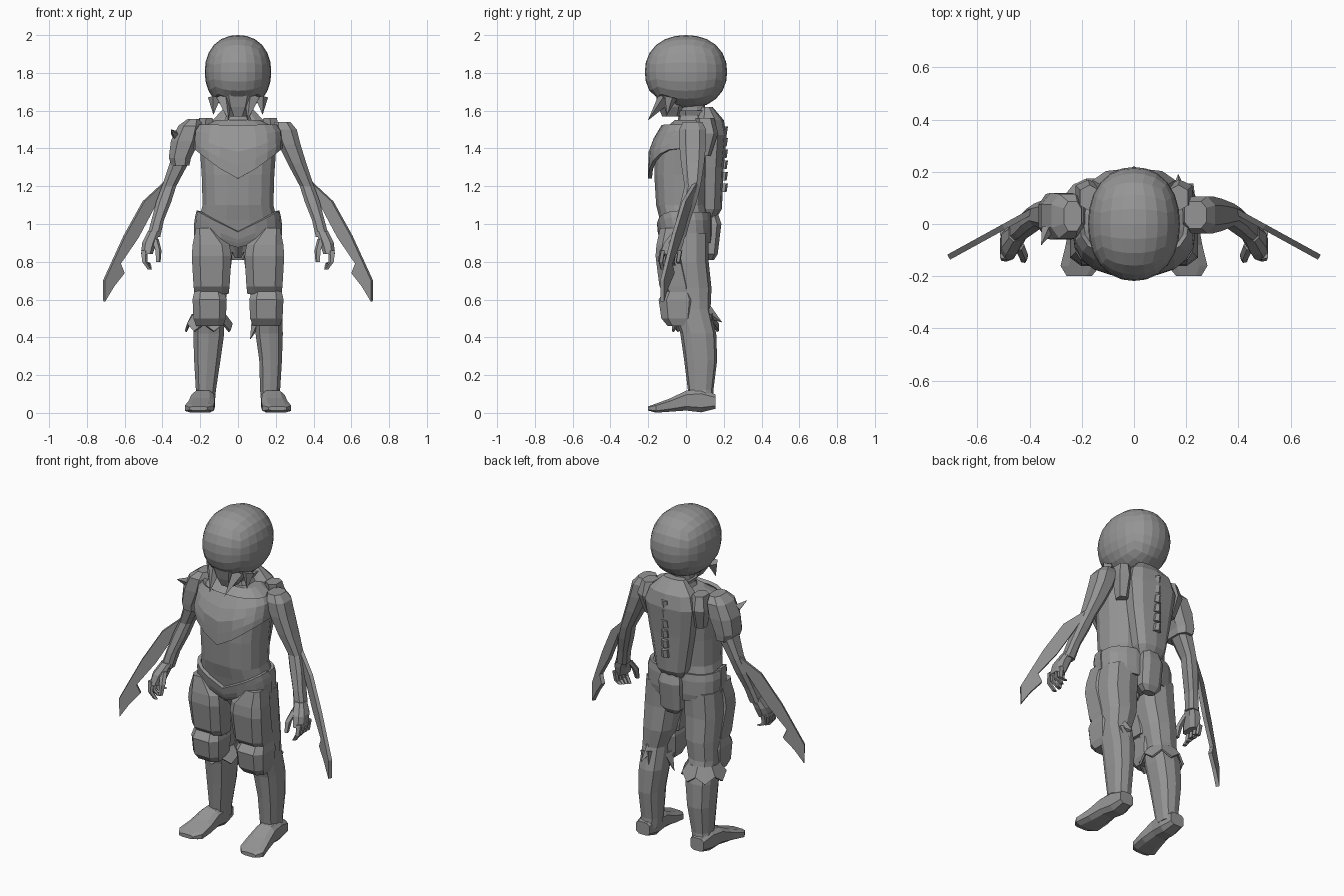
import bpy, bmesh, math
from mathutils import Vector

old = bpy.data.objects.get("Cube")
if old:
    bpy.data.objects.remove(old, do_unlink=True)

grey = bpy.data.materials.new("plain_grey")
grey.use_nodes = True
grey.diffuse_color = (.3, .3, .3, 1)
grey.node_tree.nodes["Principled BSDF"].inputs["Base Color"].default_value = grey.diffuse_color


def finish(name, bm, thickness=0):
    """Turn a bmesh into a flat shaded object, optionally thickened."""
    bmesh.ops.recalc_face_normals(bm, faces=bm.faces)
    mesh = bpy.data.meshes.new(name)
    bm.to_mesh(mesh)
    bm.free()
    mesh.materials.append(grey)
    obj = bpy.data.objects.new(name, mesh)
    bpy.context.collection.objects.link(obj)
    if thickness:
        solid = obj.modifiers.new("thickness", 'SOLIDIFY')
        solid.thickness = thickness
        solid.offset = 0
    return obj


def oval(angle, boxy):
    """Unit superellipse point; a smaller boxy value is squarer."""
    c, s = math.cos(angle), math.sin(angle)
    return (math.copysign(abs(c) ** boxy, c), math.copysign(abs(s) ** boxy, s))


def skin(bm, rings, closed=True):
    """Join neighbouring vertex rings with quads."""
    for low, high in zip(rings, rings[1:]):
        count = len(low)
        for i in range(count if closed else count - 1):
            j = (i + 1) % count
            bm.faces.new((low[i], low[j], high[j], high[i]))


def loft(name, sections, side=1, sides=10, boxy=.75, axis="z"):
    """Solid through sections of (position, u min, u max, v min, v max)."""
    bm = bmesh.new()
    rings = []
    for t, u0, u1, v0, v1 in sections:
        ring = []
        for i in range(sides):
            c, s = oval(math.tau * (i + .5) / sides, boxy)
            u = (u0 + u1 + (u1 - u0) * c) / 2 * side
            v = (v0 + v1 + (v1 - v0) * s) / 2
            ring.append(bm.verts.new((u, v, t) if axis == "z" else (u, t, v)))
        rings.append(ring)
    skin(bm, rings)
    bm.faces.new(rings[0])
    bm.faces.new(rings[-1])
    return finish(name, bm)


def spike(name, base, tip, radius, side=1):
    """Four sided thorn from base to tip."""
    bm = bmesh.new()
    a, b = Vector(base), Vector(tip)
    turn = (b - a).to_track_quat('Z', 'Y').to_matrix().to_4x4()
    bmesh.ops.create_cone(bm, cap_ends=True, segments=4, radius1=radius,
                          radius2=0.001, depth=(b - a).length)
    bmesh.ops.transform(bm, matrix=turn, verts=bm.verts)
    for v in bm.verts:
        v.co += (a + b) / 2
        v.co.x *= side
    return finish(name, bm)


# Torso
torso = [(.85, -.15, .15, -.08, .1), (.92, -.21, .21, -.12, .12),
         (1.02, -.21, .21, -.14, .12), (1.1, -.19, .19, -.16, .11),
         (1.26, -.195, .195, -.17, .12), (1.4, -.205, .205, -.165, .13),
         (1.51, -.2, .2, -.11, .12), (1.55, -.12, .12, -.06, .11)]
loft("torso", torso, sides=16)


def torso_at(z):
    """Interpolate the torso section at a height."""
    for a, b in zip(torso, torso[1:]):
        if z <= b[0]:
            f = (z - a[0]) / (b[0] - a[0])
            return [p + (q - p) * f for p, q in zip(a, b)]
    return torso[-1]


def torso_shell(name, low, high, gap, start=0.0, sweep=math.pi, columns=10, rows=4):
    """Plate hugging the torso; low and high give edge heights across it."""
    bm = bmesh.new()
    rings = []
    for r in range(rows + 1):
        ring = []
        for i in range(columns + 1):
            c, s = oval(start - sweep * i / columns, .75)
            z = low(abs(c)) + (high(abs(c)) - low(abs(c))) * r / rows
            _, x0, x1, y0, y1 = torso_at(z)
            ring.append(bm.verts.new((c * (x1 + gap), (y0 + y1) / 2
                                      + s * ((y1 - y0) / 2 + gap), z)))
        rings.append(ring)
    skin(bm, rings, closed=False)
    return finish(name, bm, .02)


torso_shell("chest_plate", lambda c: 1.24 + .16 * c ** 1.3, lambda c: 1.52, .022)
torso_shell("hip_plate", lambda c: .88 + .06 * c, lambda c: .96 + .11 * c, .012)
torso_shell("back_hip_plate", lambda c: .9, lambda c: 1.06, .008, start=math.pi)

# Back shell with ribbed spine and hanging flap
loft("back_shell", [(1.03, -.07, .07, .06, .16), (1.08, -.1, .1, .06, .19),
                    (1.3, -.14, .14, .06, .2), (1.47, -.165, .165, .06, .215),
                    (1.55, -.14, .14, .05, .2), (1.62, -.07, .07, .08, .14)], boxy=.8)
for k in range(6):
    z = 1.17 + k * .06
    loft("spine_rib", [(z, -.025, .025, .17, .215), (z + .045, -.02, .02, .17, .222)], sides=6)
loft("back_flap", [(.81, -.04, .04, .1, .15), (.84, -.07, .07, .09, .17),
                   (1.0, -.075, .075, .09, .19), (1.06, -.06, .06, .08, .17)], sides=8)
loft("crotch_guard", [(.82, -.02, .02, -.07, .03), (.9, -.06, .06, -.13, .05)], sides=6)

# Neck and collar
loft("neck", [(1.52, -.09, .09, -.05, .11), (1.57, -.065, .065, -.04, .1),
              (1.66, -.06, .06, -.04, .1)])
loft("collar", [(1.575, -.07, .07, -.045, .12), (1.6, -.08, .08, -.05, .14)], sides=8)

# Domed helmet with an opening at the lower front
bm = bmesh.new()
bmesh.ops.create_cube(bm, size=2)
bmesh.ops.subdivide_edges(bm, edges=bm.edges, cuts=5, use_grid_fill=True)
for v in bm.verts:
    p = Vector([math.tan(c * math.pi / 4) for c in v.co])
    p /= sum(abs(c) ** 2.2 for c in p) ** (1 / 2.2)
    v.co = (p.x * .176, p.y * .218, 1.805 + p.z * .195)
    if v.co.y < -.07:
        v.co.z = max(v.co.z, 1.675)
finish("helmet", bm)
loft("face", [(1.57, -.045, .045, -.13, -.02), (1.62, -.08, .08, -.15, 0),
              (1.7, -.11, .11, -.17, .02)], sides=8)

# Blade outline in the front plane
blade = [(.37, 1.24), (.5, 1.12), (.6, .94), (.71, .7), (.708, .59),
         (.66, .67), (.605, .74), (.625, .79), (.53, .93), (.45, 1.08)]

for side, hand in ((1, "left"), (-1, "right")):
    # Jaw thorns
    spike(hand + "_jaw_thorn", (.075, -.11, 1.67), (.05, -.2, 1.55), .04, side)
    spike(hand + "_cheek_thorn", (.125, -.08, 1.67), (.13, -.1, 1.58), .035, side)

    # Arm and shoulder
    loft(hand + "_arm", [(.93, .41, .485, -.07, 0), (1.02, .39, .46, -.055, .025),
                         (1.12, .35, .435, -.03, .06), (1.2, .325, .405, -.01, .08),
                         (1.32, .26, .365, -.03, .1), (1.42, .21, .335, -.04, .11),
                         (1.5, .18, .315, -.04, .11), (1.54, .19, .28, -.02, .09)],
         side, sides=8)
    loft(hand + "_shoulder_blade", [(1.36, .13, .2, .06, .13), (1.48, .12, .23, .06, .17),
                                    (1.56, .13, .21, .05, .15)], side, sides=6)

    # Hand with curled fingers
    loft(hand + "_palm", [(.84, .45, .515, -.14, -.03), (.9, .43, .51, -.12, -.01),
                          (.96, .41, .48, -.07, 0)], side, sides=8)
    for k in range(4):
        y = -.135 + k * .03
        loft(hand + "_finger", [(.76 + k * .01, .455, .48, y, y + .022),
                                (.8, .48, .51, y - .01, y + .015),
                                (.86, .48, .515, y, y + .026)], side, sides=5)
    loft(hand + "_thumb", [(.8, .41, .435, -.15, -.125), (.86, .405, .44, -.14, -.1),
                           (.92, .42, .46, -.1, -.06)], side, sides=5)

    # Forearm blade
    bm = bmesh.new()
    bm.faces.new([bm.verts.new((x * side, .06 - (x - .37) * .55, z)) for x, z in blade])
    finish(hand + "_arm_blade", bm, .022)

    # Leg
    slim = .02 if side == 1 else 0
    loft(hand + "_leg", [(.06, .12, .235, .02, .15), (.12, .115, .225, .01, .145),
                         (.28, .09 + slim, .235, -.01, .165),
                         (.42, .07 + slim, .24, -.03, .16),
                         (.55, .07 + slim, .235, -.07, .13),
                         (.66, .05, .235, -.09, .135), (.8, .03, .24, -.1, .12),
                         (.95, .015, .23, -.1, .12)], side, sides=10)
    loft(hand + "_foot", [(.155, .135, .23, .02, .1), (.08, .12, .24, 0, .13),
                          (0, .125, .25, .01, .12), (-.08, .12, .265, .005, .08),
                          (-.16, .125, .285, 0, .05), (-.2, .16, .26, .012, .035)],
         side, sides=8, boxy=.6, axis="y")

    # Thigh and knee armour
    loft(hand + "_thigh_plate", [(.63, .045, .235, -.11, .03), (.67, .04, .24, -.145, .04),
                                 (.83, .03, .25, -.165, 0), (.89, .04, .245, -.16, 0),
                                 (.98, .13, .225, -.14, .01)], side, sides=8, boxy=.6)
    loft(hand + "_knee_pad", [(.46, .075, .225, -.1, .03), (.5, .06, .24, -.135, .05),
                              (.6, .055, .245, -.15, .065), (.645, .07, .235, -.12, .04)],
         side, sides=8, boxy=.6)

# Right pauldron
loft("right_pauldron", [(1.31, .255, .355, -.055, .115), (1.35, .245, .37, -.06, .12),
                        (1.44, .2, .36, -.065, .125), (1.52, .19, .32, -.06, .12),
                        (1.555, .2, .27, -.03, .09)], -1, sides=8)
spike("pauldron_thorn", (.33, -.02, 1.47), (.355, -.08, 1.5), .025, -1)

# Ragged cuff below the right knee
bm = bmesh.new()
cuff = []
for radius, z, jag in ((.085, .52, 0), (.122, .45, .02)):
    cuff.append([bm.verts.new((-.155 + radius * math.cos(math.tau * i / 14),
                               .05 + radius * math.sin(math.tau * i / 14),
                               z + jag * (-1) ** i)) for i in range(14)])
skin(bm, cuff)
finish("right_cuff", bm, .012)

# Torn cloth points around the left knee
spike("inner_cloth_point", (.105, .03, .5), (.065, .02, .39), .035)
spike("back_cloth_point", (.17, .11, .52), (.15, .145, .39), .05)
spike("rear_cloth_point", (.17, .09, .55), (.17, .19, .48), .045)
